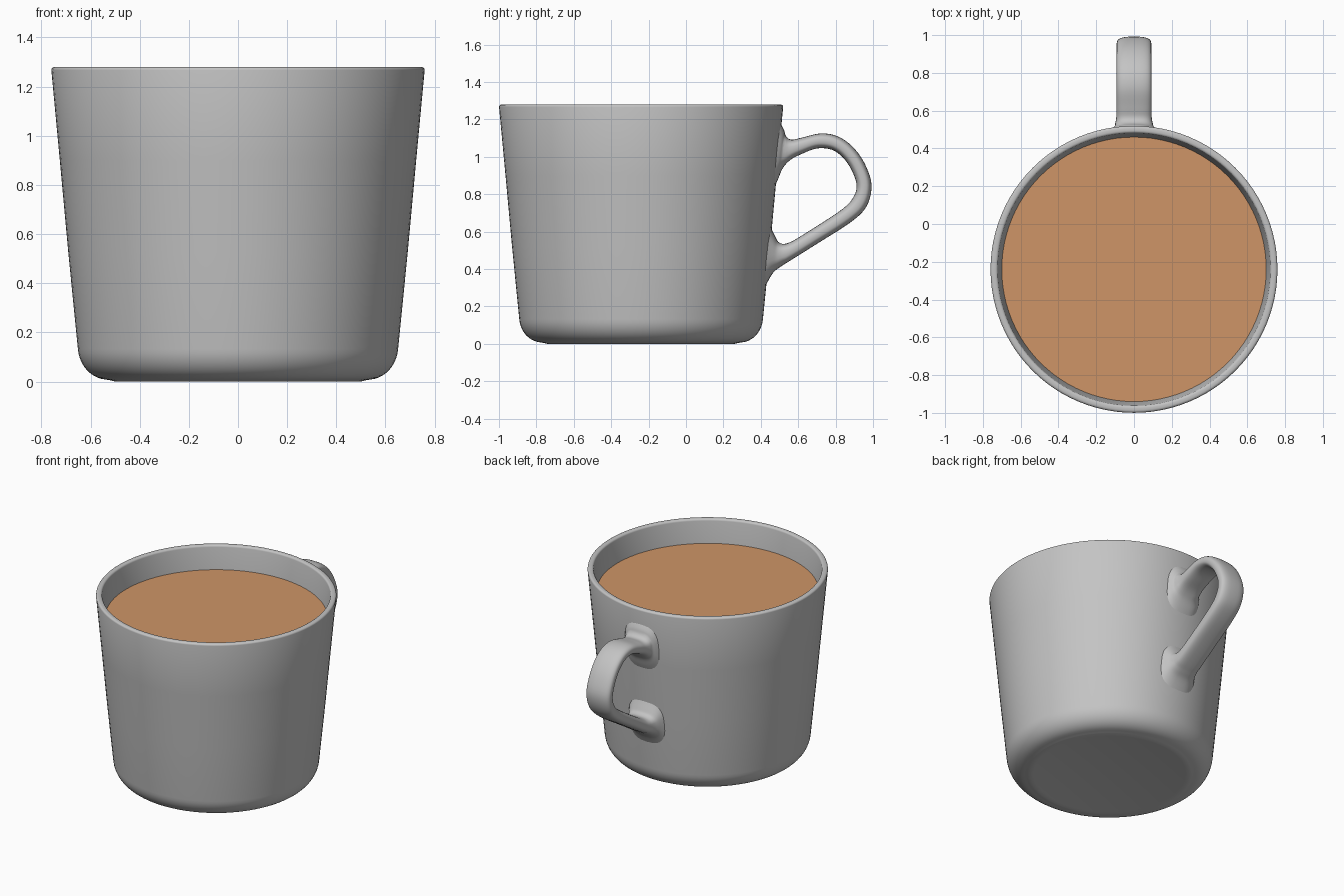
import bpy, bmesh, math
from mathutils import Vector

if "Cube" in bpy.data.objects:
    bpy.data.objects.remove(bpy.data.objects["Cube"])

CUP_Y = -0.24


def material(name, rgb):
    m = bpy.data.materials.new(name)
    m.diffuse_color = (*rgb, 1)
    m.use_nodes = True
    m.node_tree.nodes["Principled BSDF"].inputs["Base Color"].default_value = m.diffuse_color
    return m


ceramic = material("grey ceramic", (0.55, 0.55, 0.55))
drink = material("milky coffee", (0.62, 0.30, 0.135))


def finish(bm, name, mat, angle=50):
    bmesh.ops.remove_doubles(bm, verts=bm.verts, dist=1e-5)
    bmesh.ops.recalc_face_normals(bm, faces=bm.faces)
    me = bpy.data.meshes.new(name)
    bm.to_mesh(me)
    bm.free()
    ob = bpy.data.objects.new(name, me)
    bpy.context.collection.objects.link(ob)
    me.materials.append(mat)
    bpy.ops.object.select_all(action='DESELECT')
    ob.select_set(True)
    bpy.context.view_layer.objects.active = ob
    bpy.ops.object.shade_smooth_by_angle(angle=math.radians(angle))
    return ob


def lathe(name, profile, mat, steps=96):
    bm = bmesh.new()
    vs = [bm.verts.new((r, CUP_Y, z)) for r, z in profile]
    es = [bm.edges.new(p) for p in zip(vs, vs[1:])]
    bmesh.ops.spin(bm, geom=vs + es, cent=(0, CUP_Y, 0), axis=(0, 0, 1),
                   angle=math.tau, steps=steps)
    return finish(bm, name, mat)


def arc(cx, cz, rx, rz, a0, a1, n):
    return [(cx + rx * math.cos(math.radians(a0 + (a1 - a0) * i / n)),
             cz + rz * math.sin(math.radians(a0 + (a1 - a0) * i / n))) for i in range(n + 1)]


# Cup: base, rounded foot, tapered wall, rounded rim, inner wall and floor
profile = [(0, 0.004), (0.48, 0.004), (0.50, 0.0), (0.52, 0.005)]
profile += arc(0.53, 0.145, 0.122, 0.137, -85, -5, 10)
profile += [(0.69, 0.52), (0.725, 0.90)]
profile += arc(0.745, 1.267, 0.0145, 0.013, 0, 90, 4)
profile += arc(0.735, 1.267, 0.014, 0.013, 90, 180, 4)
profile += [(0.70, 1.12), (0.615, 0.20)]
profile += arc(0.53, 0.145, 0.08, 0.09, 0, -90, 6) + [(0, 0.055)]
lathe("cup", profile, ceramic)

# Drink surface
lathe("drink", [(0, 1.12), (0.35, 1.12), (0.703, 1.12)], drink)

# Handle stations: outer y, outer z, inner y, inner z, half width
stations = [Vector(s) for s in (
    (.480, 1.22, .465, .82, .150), (.521, 1.15, .492, .88, .120),
    (.535, 1.11, .518, .94, .102), (.565, 1.092, .560, .985, .094),
    (.62, 1.103, .62, 1.016, .092), (.72, 1.125, .70, 1.045, .092),
    (.81, 1.110, .78, 1.038, .092), (.89, 1.055, .84, .995, .092),
    (.955, .965, .885, .930, .092), (.992, .85, .912, .85, .092),
    (.965, .735, .895, .785, .092), (.88, .650, .835, .720, .092),
    (.70, .535, .66, .605, .092), (.565, .450, .550, .541, .094),
    (.505, .412, .500, .541, .102), (.462, .375, .474, .58, .120),
    (.415, .29, .435, .66, .150))]


def smooth_path(pts, sub):
    out = []
    for i in range(len(pts) - 1):
        a, b, c, d = (pts[max(i - 1, 0)], pts[i], pts[i + 1], pts[min(i + 2, len(pts) - 1)])
        for k in range(sub):
            t = k / sub
            out.append(0.5 * (2 * b + (c - a) * t + (2 * a - 5 * b + 4 * c - d) * t * t
                              + (3 * b - a - 3 * c + d) * t ** 3))
    return out + [pts[-1]]


def rounded(v, power):
    return math.copysign(abs(v) ** power, v)


# Handle: rounded strap swept through the stations, flaring into the wall
bm = bmesh.new()
rings = []
for oy, oz, iy, iz, w in smooth_path(stations, 5):
    mid = Vector((0, (oy + iy) / 2, (oz + iz) / 2))
    half = Vector((0, (oy - iy) / 2, (oz - iz) / 2))
    ring = []
    for k in range(32):
        a = math.tau * k / 32
        p = mid + half * rounded(math.sin(a), 0.7)
        p.x = w * rounded(math.cos(a), 0.7)
        # keep the flared roots following the curved wall
        p.y -= 0.74 - math.sqrt(0.74 ** 2 - p.x ** 2) if p.y < 0.53 else 0
        ring.append(bm.verts.new(p))
    rings.append(ring)
for r, s in zip(rings, rings[1:]):
    for k in range(32):
        n = (k + 1) % 32
        bm.faces.new((r[k], r[n], s[n], s[k]))
for end in (rings[0], rings[-1]):
    bm.faces.new(end)
finish(bm, "handle", ceramic, 60)
